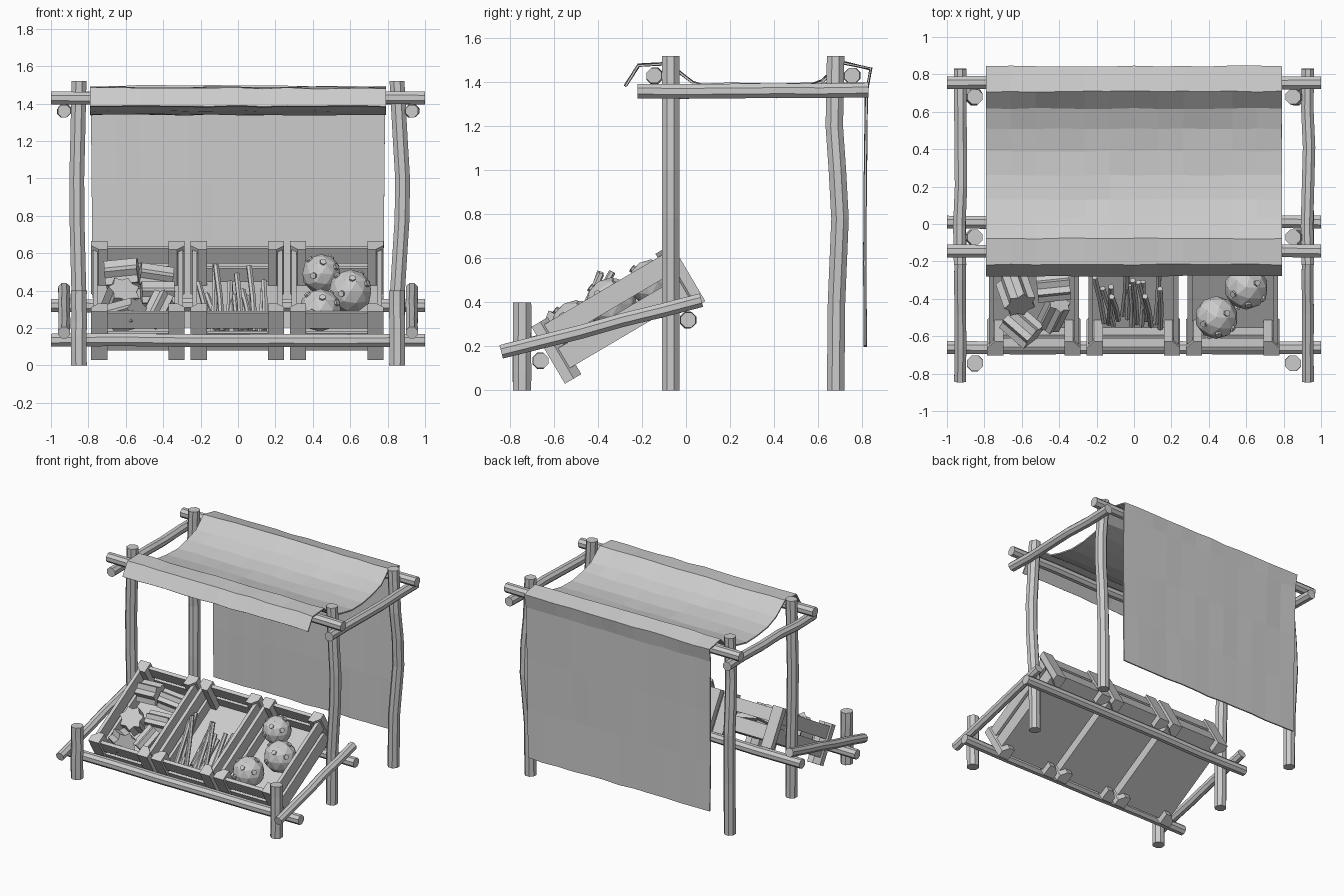
import bpy, bmesh, math, random
from mathutils import Vector, Matrix

random.seed(4)
cube = bpy.data.objects.get("Cube")
if cube:
    bpy.data.objects.remove(cube)

grey = bpy.data.materials.new("plain grey")
grey.use_nodes = True
grey.diffuse_color = (0.6, 0.6, 0.6, 1)
grey.node_tree.nodes["Principled BSDF"].inputs["Base Color"].default_value = (0.6, 0.6, 0.6, 1)


def finish(name, bm):
    bmesh.ops.recalc_face_normals(bm, faces=bm.faces)
    mesh = bpy.data.meshes.new(name)
    bm.to_mesh(mesh)
    bm.free()
    mesh.materials.append(grey)
    obj = bpy.data.objects.new(name, mesh)
    bpy.context.collection.objects.link(obj)
    return obj


def tube(bm, path, radii, sides=8):
    """Sweep a ring of the given radii along a path and cap both ends."""
    path = [Vector(p) for p in path]
    turn = (path[-1] - path[0]).to_track_quat('Z', 'Y')
    rings = []
    for p in path:
        ring = []
        for k in range(sides):
            a = math.tau * (k + 0.5) / sides
            r = radii[k % len(radii)]
            ring.append(bm.verts.new(p + turn @ Vector((r * math.cos(a), r * math.sin(a), 0))))
        rings.append(ring)
    for lo, hi in zip(rings, rings[1:]):
        for k in range(sides):
            j = (k + 1) % sides
            bm.faces.new((lo[k], lo[j], hi[j], hi[k]))
    bm.faces.new(rings[0])
    bm.faces.new(rings[-1])


def pole(name, start, end, r, wobble=0.006, parts=5):
    start, end = Vector(start), Vector(end)
    path = [start.lerp(end, i / parts) for i in range(parts + 1)]
    axis = (end - start).normalized()
    for p in path[1:-1]:
        w = Vector([random.uniform(-wobble, wobble) for _ in range(3)])
        p += w - axis * w.dot(axis)
    bm = bmesh.new()
    tube(bm, path, [r])
    return finish(name, bm)


# Upright posts, bowed outwards on the model's left
for side, label in ((-1, "right"), (1, "left")):
    for y, place in ((-0.07, "middle"), (0.68, "back")):
        bow = 0.03 if side > 0 else -0.012
        path = [(side * 0.85 + bow * b, y + 0.02 * c * (y > 0), z) for z, b, c in
                ((0, 0, 0), (0.4, 0.1, 0.2), (0.78, 0.9, 1), (1.0, 1, 0.4), (1.2, 0.6, -0.3), (1.52, 0, 0))]
        bm = bmesh.new()
        tube(bm, path, [0.043])
        finish(f"{label}_{place}_post", bm)
    pole(f"{label}_front_post", (side * 0.85, -0.745, 0), (side * 0.85, -0.745, 0.4), 0.045, 0.002)
    pole(f"{label}_roof_rail", (side * 0.93, -0.22, 1.36), (side * 0.93, 0.83, 1.365), 0.036)
    pole(f"{label}_slanted_rail", (side * 0.93, -0.84, 0.175), (side * 0.93, 0.07, 0.41), 0.034, 0.003)

# Cross poles
for name, y, z in (("front_roof_pole", -0.145, 1.43), ("back_roof_pole", 0.755, 1.43),
                   ("front_crate_pole", -0.66, 0.135), ("back_crate_pole", 0.01, 0.32)):
    pole(name, (-1, y, z), (1, y, z), 0.037, 0.004)

# Cloth: front flap, sagging roof, back drape
profile = [(-0.275, 1.385), (-0.215, 1.478), (-0.08, 1.485), (0.03, 1.4), (0.13, 1.365),
           (0.26, 1.345), (0.39, 1.345), (0.51, 1.365), (0.62, 1.405), (0.71, 1.49),
           (0.84, 1.46), (0.82, 1.36), (0.815, 0.97), (0.812, 0.58), (0.815, 0.2)]
bm = bmesh.new()
rows, columns = [], 12
for i, (y, z) in enumerate(profile):
    half = 0.79 - 0.015 * max(0, i - 10) / 4
    rows.append([bm.verts.new((half * (2 * c / columns - 1), y + random.uniform(-0.003, 0.003),
                               z + random.uniform(-0.004, 0.004))) for c in range(columns + 1)])
for a, b in zip(rows, rows[1:]):
    for c in range(columns):
        bm.faces.new((a[c], a[c + 1], b[c + 1], b[c]))
cloth = finish("cloth_canopy", bm)
thick = cloth.modifiers.new("thickness", 'SOLIDIFY')
thick.thickness = 0.01
thick.offset = 0

# Tilted crate space: x across, y up the slope, z away from the floor
tilt = Matrix.Translation((0, -0.55, 0.03)) @ Matrix.Rotation(math.radians(30.5), 4, 'X')


def box(bm, lo, hi):
    mid = [(a + b) / 2 for a, b in zip(lo, hi)]
    size = [b - a for a, b in zip(lo, hi)]
    bmesh.ops.create_cube(bm, size=1, matrix=Matrix.Translation(mid) @ Matrix.Diagonal((*size, 1)))


def crate_post(bm, x, y, sx, sy):
    """Square post whose inner corner is cut off."""
    h, cut = 0.043, 0.04
    outline = [(-h, -h), (h, -h), (h, h - cut), (h - cut, h), (-h, h)]
    rings = [[bm.verts.new((x - sx * -1 * -px, y + sy * py, z)) for px, py in outline] for z in (0, 0.3)]
    for k in range(5):
        j = (k + 1) % 5
        bm.faces.new((rings[0][k], rings[0][j], rings[1][j], rings[1][k]))
    bm.faces.new(rings[0])
    bm.faces.new(rings[1])


for cx, label in ((-0.535, "right"), (-0.003, "middle"), (0.528, "left")):
    bm = bmesh.new()
    for sx in (-1, 1):
        crate_post(bm, cx + sx * 0.207, 0.043, -sx, 1)
        crate_post(bm, cx + sx * 0.207, 0.697, -sx, -1)
    for z0, z1 in ((0.05, 0.155), (0.185, 0.28)):
        for sx in (-1, 1):
            x = cx + sx * 0.228
            box(bm, (x - 0.013, 0.03, z0), (x + 0.013, 0.71, z1))
        for y in (0.028, 0.712):
            box(bm, (cx - 0.2, y - 0.013, z0), (cx + 0.2, y + 0.013, z1))
    box(bm, (cx - 0.23, 0.03, 0.05), (cx + 0.23, 0.71, 0.075))
    bm.transform(tilt)
    finish(f"{label}_crate", bm)

# Ribbed chunks in the right crate
for i, (centre, axis, r) in enumerate((
        ((-0.62, -0.17, 0.49), (1, -0.1, 0.1), 0.085), ((-0.44, -0.17, 0.47), (1, 0.1, -0.15), 0.075),
        ((-0.63, -0.37, 0.35), (0.25, -0.7, 0.6), 0.09), ((-0.43, -0.34, 0.38), (1, 0.1, 0), 0.075),
        ((-0.60, -0.55, 0.27), (0.75, -0.65, 0.2), 0.085), ((-0.43, -0.48, 0.30), (0.3, 0.6, 0.6), 0.07))):
    half = Vector(axis).normalized() * 0.088
    c = Vector(centre)
    bm = bmesh.new()
    tube(bm, [c - half, c + half], [r, r * 0.74], 14)
    finish(f"ribbed_chunk_{i + 1}", bm)

# Thin sticks in the middle crate
for i in range(13):
    x = -0.16 + 0.025 * i
    lean = random.uniform(-0.06, 0.02)
    low, high = random.uniform(0.10, 0.14), random.uniform(0.16, 0.36)
    start = tilt @ Vector((x, random.uniform(0.07, 0.14), low))
    end = tilt @ Vector((x + lean, random.uniform(0.35, 0.48), high))
    bm = bmesh.new()
    tube(bm, [start, start.lerp(end, 0.5) + Vector((0.005, 0, 0.005)), end], [0.016], 6)
    finish(f"stick_{i + 1}", bm)

# Faceted balls with small knobs in the left crate
for i, (centre, r) in enumerate((((0.445, -0.16, 0.49), 0.105), ((0.6, -0.34, 0.395), 0.118),
                                 ((0.44, -0.5, 0.295), 0.115))):
    bm = bmesh.new()
    c = Vector(centre)
    bmesh.ops.create_icosphere(bm, subdivisions=2, radius=r, matrix=Matrix.Translation(c))
    for d in ((0.1, -0.8, 0.6), (0.75, -0.5, 0.35), (-0.6, -0.3, 0.75), (0.5, 0.2, 0.85), (-0.4, -0.9, -0.1)):
        d = Vector(d).normalized()
        tube(bm, [c + d * r * 0.8, c + d * r * 1.05], [0.018], 6)
    finish(f"knobbed_ball_{i + 1}", bm)
